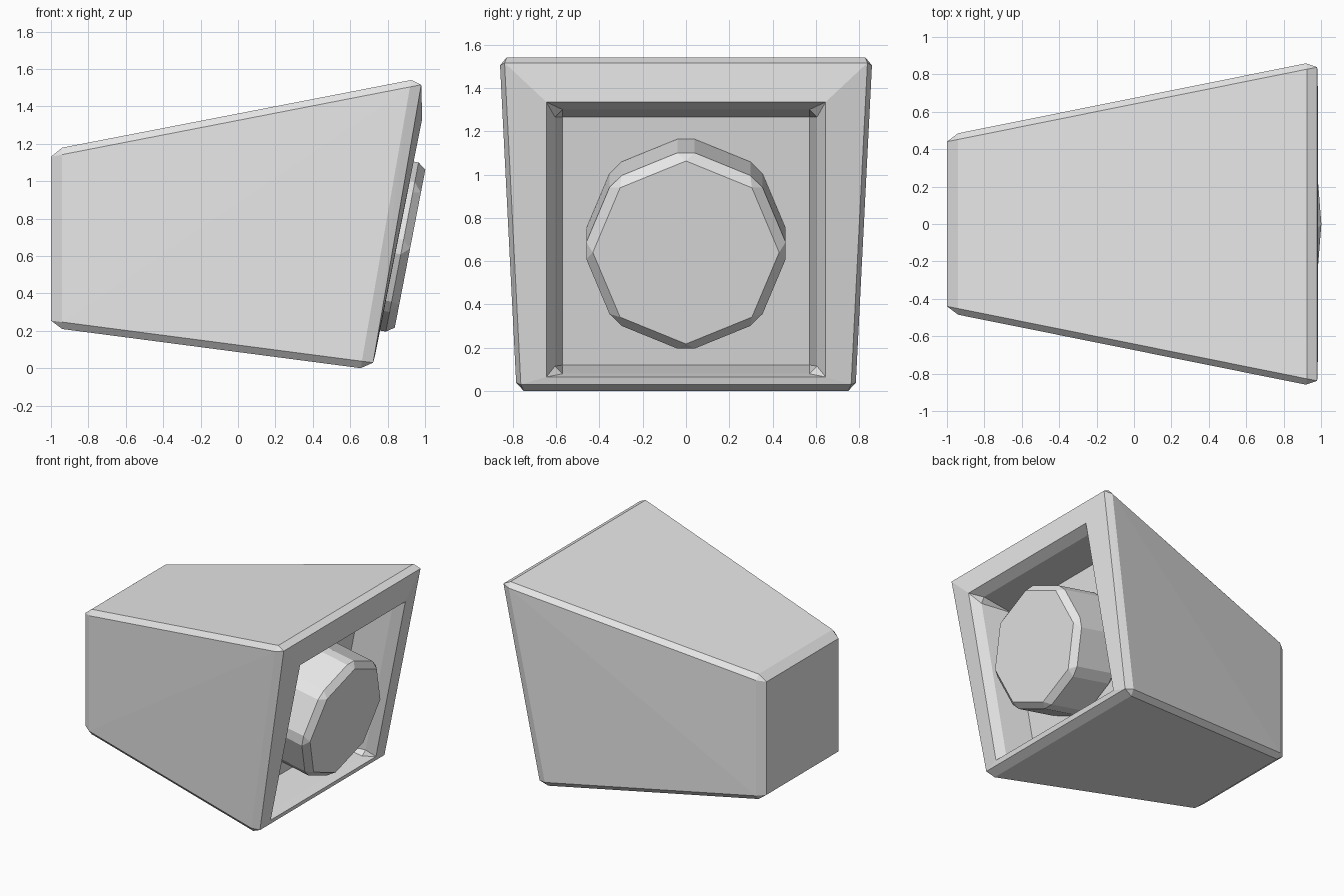
import bpy
import bmesh
from mathutils import Vector, Matrix

cube = bpy.data.objects.get("Cube")
if cube:
    bpy.data.objects.remove(cube, do_unlink=True)

grey = bpy.data.materials.new("light_grey")
grey.use_nodes = True
grey.diffuse_color = (0.8, 0.8, 0.8, 1)
grey.node_tree.nodes["Principled BSDF"].inputs["Base Color"].default_value = (0.8, 0.8, 0.8, 1)


def finish(bm, name):
    bmesh.ops.recalc_face_normals(bm, faces=bm.faces)
    mesh = bpy.data.meshes.new(name)
    bm.to_mesh(mesh)
    bm.free()
    mesh.materials.append(grey)
    obj = bpy.data.objects.new(name, mesh)
    bpy.context.collection.objects.link(obj)
    return obj


# Housing corners: (front, top) -> x, half width, z
CORNERS = {
    (0, 0): (-1.0, 0.473, 0.218),
    (0, 1): (-1.0, 0.473, 1.168),
    (1, 0): (0.716, 0.794, -0.007),
    (1, 1): (0.986, 0.873, 1.553),
}
BEVEL = (0.06, 0.033, 0.037)


def corner(front, side, top):
    x, y, z = CORNERS[front, top]
    return Vector((x, y * side, z))


def slide(a, b, dist, axis):
    """Offset from a towards b, measured along one axis."""
    d = b - a
    return d * (dist / abs(d[axis]))


def ring(bm, top, bottom, cut=0.0):
    """Rectangle across the mouth with optionally cut corners; top/bottom = x, half width, z."""
    (xt, yt, zt), (xb, yb, zb) = top, bottom
    k = cut * (xt - xb) / (zt - zb)
    pts = [(xt, yt - cut, zt), (xt - k, yt, zt - cut), (xb + k, yb, zb + cut), (xb, yb - cut, zb)]
    pts += [(x, -y, z) for x, y, z in reversed(pts)]
    return [bm.verts.new(p) for p in pts]


def bridge(bm, a, b):
    for i in range(len(a)):
        j = (i + 1) % len(a)
        bm.faces.new((a[i], a[j], b[j], b[i]))


# Tapered housing shell with chamfered edges
bm = bmesh.new()
mouth = {}
for f in (0, 1):
    for s in (-1, 1):
        for t in (0, 1):
            c = corner(f, s, t)
            dx = slide(c, corner(1 - f, s, t), BEVEL[0], 0)
            dy = slide(c, corner(f, -s, t), BEVEL[1], 1)
            dz = slide(c, corner(f, s, 1 - t), BEVEL[2], 2)
            v = bm.verts.new(c + dy + dz)
            bm.verts.new(c + dx + dz)
            bm.verts.new(c + dx + dy)
            if f:
                mouth[s, t] = v
bmesh.ops.convex_hull(bm, input=list(bm.verts))
front = set(mouth.values())
bmesh.ops.delete(bm, geom=[f for f in bm.faces if set(f.verts) <= front], context='FACES_ONLY')

# Rim, lip chamfer, walls and floor of the recess
top, low = mouth[1, 1].co.copy(), mouth[1, 0].co.copy()
rings = [
    ring(bm, top, low),
    ring(bm, (0.985, 0.645, 1.335), (0.732, 0.645, 0.065)),
    ring(bm, (0.905, 0.605, 1.30), (0.665, 0.605, 0.08), 0.035),
    ring(bm, (0.65, 0.57, 1.265), (0.42, 0.57, 0.12)),
]
for a, b in zip(rings, rings[1:]):
    bridge(bm, a, b)
bm.faces.new(rings[-1])
bmesh.ops.remove_doubles(bm, verts=bm.verts, dist=0.0005)
bmesh.ops.dissolve_degenerate(bm, edges=bm.edges, dist=0.0005)
finish(bm, "housing")

# Chamfered eight-sided drum, tilted slightly downwards in the recess
LENGTH = 0.42
axis = Vector((0.982, 0, -0.19)).normalized()
bm = bmesh.new()
bmesh.ops.create_cone(bm, cap_ends=True, segments=8, radius1=0.477, radius2=0.477, depth=LENGTH)
bmesh.ops.bevel(bm, geom=list(bm.edges), offset=0.043, segments=1, affect='EDGES')
centre = Vector((0.92, 0, 0.64)) - axis * LENGTH / 2
turn = axis.to_track_quat('Z', 'Y').to_matrix().to_4x4()
bm.transform(Matrix.Translation(centre) @ turn)
finish(bm, "drum")
